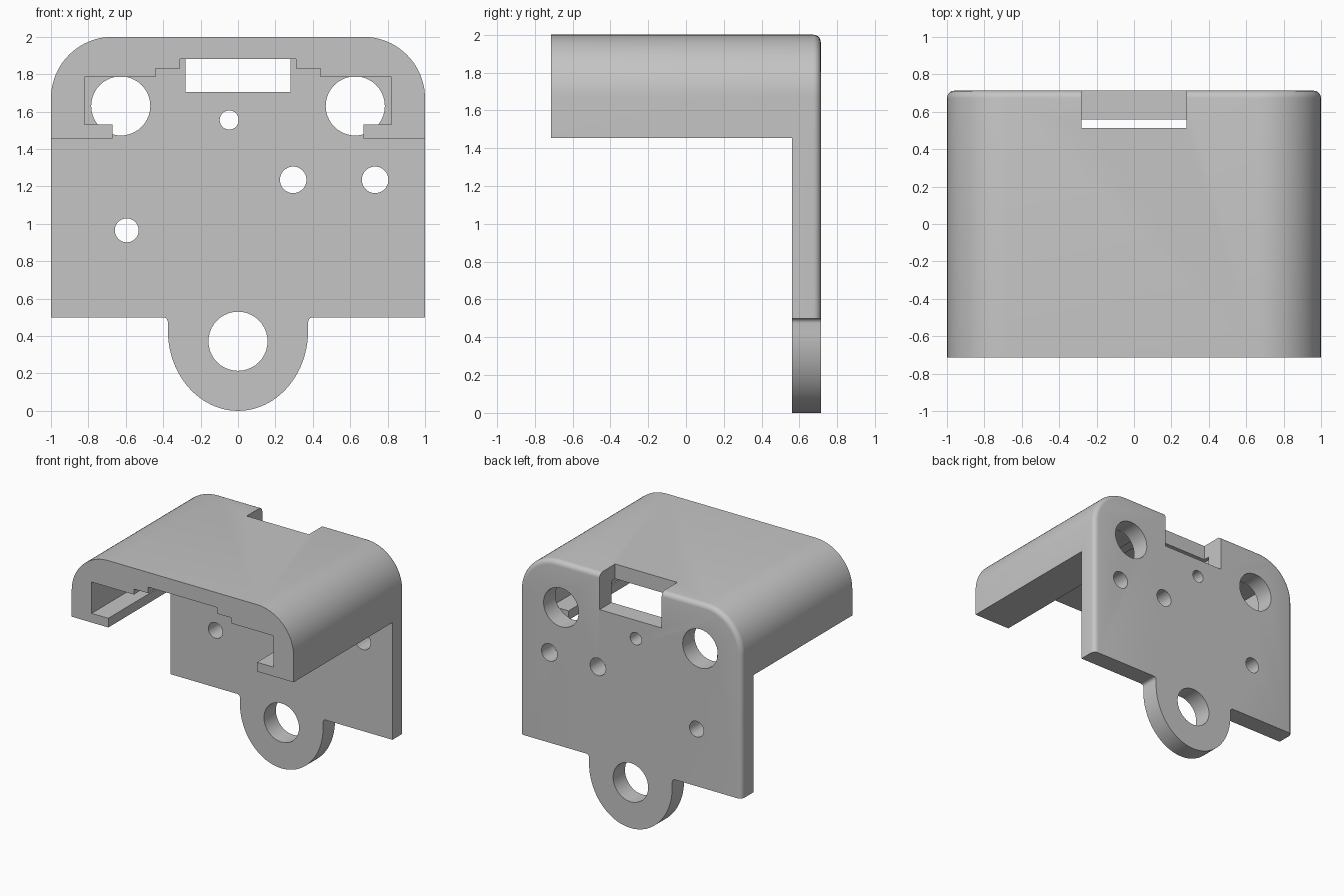
import bpy, bmesh
from math import sin, cos, radians

cube = bpy.data.objects.get("Cube")
if cube:
    bpy.data.objects.remove(cube, do_unlink=True)

FRONT, BACK, PLATE = -0.713, 0.713, 0.56   # PLATE = inner face of the back plate

grey = bpy.data.materials.new("plain grey")
grey.use_nodes = True
colour = (0.56, 0.56, 0.56, 1)
grey.diffuse_color = colour
grey.node_tree.nodes["Principled BSDF"].inputs["Base Color"].default_value = colour


def arc(cx, cz, rx, rz, start, end, steps):
    angles = [radians(start + (end - start) * i / steps) for i in range(steps + 1)]
    return [(cx + rx * cos(a), cz + rz * sin(a)) for a in angles]


def mirrored(half):
    """Close a right-hand half outline with its left-hand copy."""
    return half + [(-x, z) for x, z in reversed(half) if x > 1e-5]


def prism(name, outline, y0, y1, round_edges=None):
    """Extrude an x-z outline along y, optionally rounding its far rim."""
    bm = bmesh.new()
    face = bm.faces.new([bm.verts.new((x, y0, z)) for x, z in outline])
    new = bmesh.ops.extrude_face_region(bm, geom=[face])["geom"]
    for v in new:
        if isinstance(v, bmesh.types.BMVert):
            v.co.y = y1
    bmesh.ops.recalc_face_normals(bm, faces=bm.faces)
    if round_edges:
        rim = [e for e in bm.edges if all(abs(v.co.y - y1) < 1e-5 for v in e.verts)
               and round_edges(e)]
        bmesh.ops.bevel(bm, geom=rim, offset=0.04, segments=5, profile=0.5,
                        affect='EDGES', clamp_overlap=False)
    mesh = bpy.data.meshes.new(name)
    bm.to_mesh(mesh)
    bm.free()
    mesh.materials.append(grey)
    ob = bpy.data.objects.new(name, mesh)
    bpy.context.collection.objects.link(ob)
    return ob


def cut(body, cutter):
    cutter.hide_render = True
    mod = body.modifiers.new("cut", 'BOOLEAN')
    mod.operation, mod.solver, mod.object = 'DIFFERENCE', 'EXACT', cutter
    bpy.context.view_layer.objects.active = body
    bpy.ops.object.modifier_apply(modifier=mod.name)
    bpy.data.objects.remove(cutter, do_unlink=True)


# Full outline: round lug, small fillet, straight side, large top corner
half = (arc(0, 0.43, 0.375, 0.43, -90, 0, 24)
        + arc(0.4, 0.475, 0.025, 0.025, 180, 90, 5)
        + [(1, 0.5)]
        + arc(0.67, 1.67, 0.33, 0.33, 0, 90, 20))
bracket = prism("mounting_bracket", mirrored(half), FRONT, BACK,
                lambda e: sum(v.co.z for v in e.verts) / 2 > 0.51)

# Stepped channel under the hood, open below, leaving the back plate
channel = [(0.31, 1.88), (0.31, 1.83), (0.44, 1.83), (0.44, 1.785), (0.82, 1.785),
           (0.82, 1.53), (0.67, 1.53), (0.67, 1.455), (1.5, 1.455), (1.5, -0.5)]
cut(bracket, prism("channel_cutter", mirrored(channel), -1, PLATE))

# Notch through the top of the plate and the hood's rear edge
cut(bracket, prism("notch_cutter", mirrored([(0.28, 1.705), (0.28, 2.3)]), 0.512, 1))

# Round holes through the plate: x, z, radius
for x, z, r in [(-0.627, 1.63, 0.158), (0.627, 1.63, 0.158), (0, 0.372, 0.158),
                (-0.047, 1.555, 0.051), (0.295, 1.235, 0.071),
                (0.733, 1.235, 0.071), (-0.595, 0.965, 0.064)]:
    cut(bracket, prism("hole_cutter", arc(x, z, r, r, 0, 360, 40)[:-1], PLATE - 0.005, 1))

# Smooth curves, crisp edges
bpy.ops.object.select_all(action='DESELECT')
bracket.select_set(True)
bpy.context.view_layer.objects.active = bracket
bpy.ops.object.shade_smooth_by_angle(angle=radians(30))
